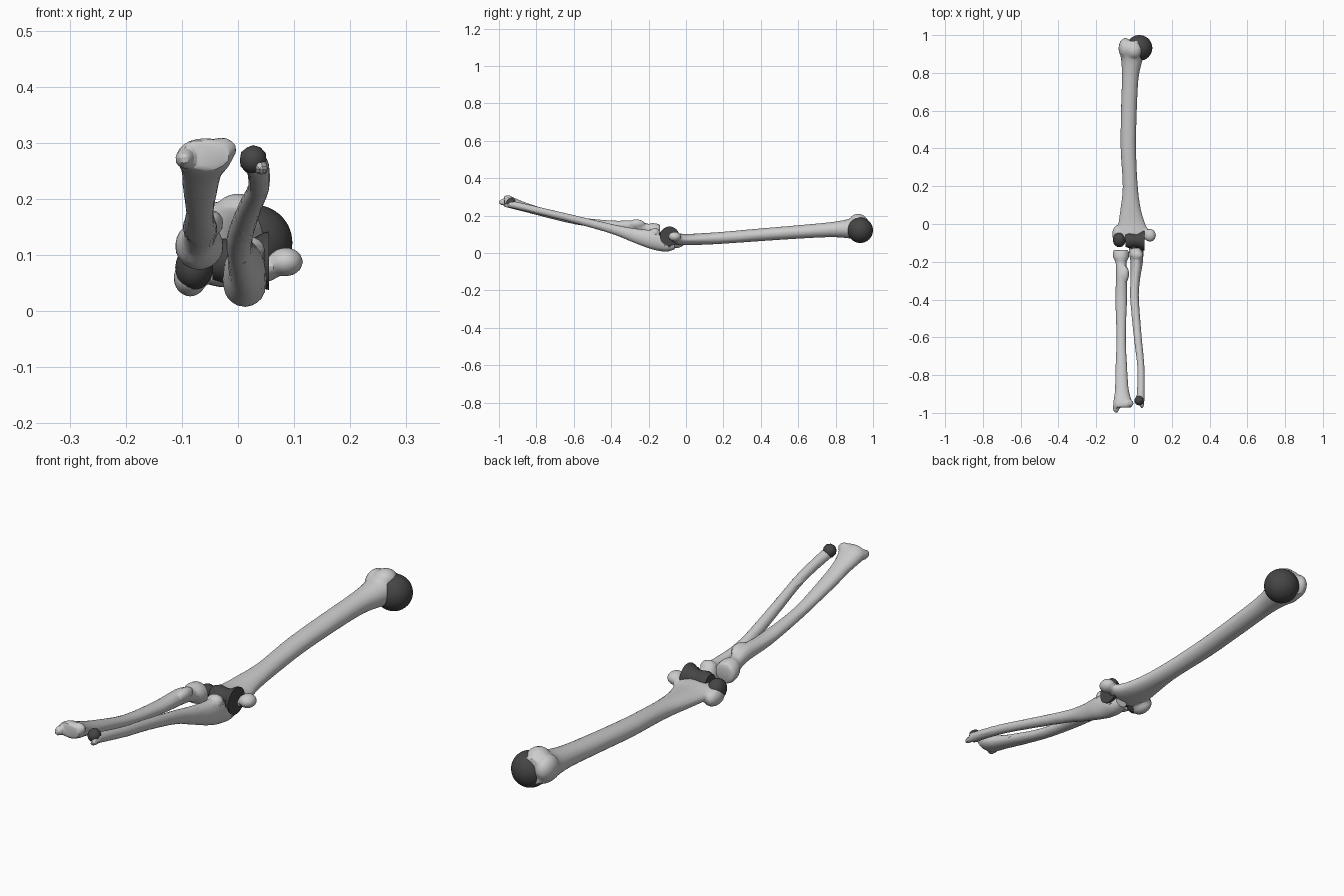
import bpy, bmesh, math
from mathutils import Vector

if "Cube" in bpy.data.objects:
    bpy.data.objects.remove(bpy.data.objects["Cube"])

dark = bpy.data.materials.new("cartilage")
dark.diffuse_color = (0.06, 0.06, 0.06, 1)
dark.use_nodes = True
dark.node_tree.nodes["Principled BSDF"].inputs["Base Color"].default_value = dark.diffuse_color


def make(name, bm, mat=None, angle=25):
    bmesh.ops.recalc_face_normals(bm, faces=bm.faces)
    me = bpy.data.meshes.new(name)
    bm.to_mesh(me)
    bm.free()
    ob = bpy.data.objects.new(name, me)
    bpy.context.collection.objects.link(ob)
    if mat:
        me.materials.append(mat)
    smooth(ob, angle)
    return ob


def smooth(ob, angle):
    bpy.ops.object.select_all(action='DESELECT')
    ob.select_set(True)
    bpy.context.view_layer.objects.active = ob
    bpy.ops.object.shade_smooth_by_angle(angle=math.radians(angle))


def loft(bm, sections, sides=20, steps=4):
    """Tube through (x, y, z, half width x, half height z)."""
    s = [Vector(p) for p in sections]
    path = []
    for i in range(len(s) - 1):
        a, b, c, d = s[max(i - 1, 0)], s[i], s[i + 1], s[min(i + 2, len(s) - 1)]
        for k in range(steps):
            t = k / steps
            path.append(0.5 * (2 * b + (c - a) * t + (2 * a - 5 * b + 4 * c - d) * t * t
                               + (3 * b - a - 3 * c + d) * t ** 3))
    path.append(s[-1])
    rings = []
    for x, y, z, rx, rz in path:
        rings.append([bm.verts.new((x + rx * math.cos(2 * math.pi * j / sides), y,
                                    z + rz * math.sin(2 * math.pi * j / sides))) for j in range(sides)])
    for r, q in zip(rings, rings[1:]):
        for j in range(sides):
            bm.faces.new((r[j], r[j - 1], q[j - 1], q[j]))
    bm.faces.new(rings[0])
    bm.faces.new(rings[-1])


def ball(bm, c, r, detail=3):
    vs = bmesh.ops.create_icosphere(bm, subdivisions=detail, radius=1)["verts"]
    for v in vs:
        v.co = Vector((c[0] + v.co.x * r[0], c[1] + v.co.y * r[1], c[2] + v.co.z * r[2]))


def bone(name, sections, lumps, cutter=None, ratio=0.12):
    """Loft plus lumps, fused by remeshing, then reduced to bony facets."""
    bm = bmesh.new()
    loft(bm, sections)
    for c, r in lumps:
        ball(bm, c, r)
    ob = make(name, bm)
    m = ob.modifiers.new("fuse", 'REMESH')
    m.mode, m.voxel_size = 'VOXEL', 0.0055
    if cutter:
        m = ob.modifiers.new("notch", 'BOOLEAN')
        m.operation, m.object = 'DIFFERENCE', cutter
    else:
        m = ob.modifiers.new("blend", 'SMOOTH')
        m.factor, m.iterations = 0.5, 3
    m = ob.modifiers.new("facets", 'DECIMATE')
    m.ratio = ratio
    dg = bpy.context.evaluated_depsgraph_get()
    me = bpy.data.meshes.new_from_object(ob.evaluated_get(dg))
    ob.modifiers.clear()
    ob.data = me
    smooth(ob, 25)
    return ob


def spool(name, profile, cy, cz, a0=0, a1=360, n=32, mat=None):
    """Profile of (x, radius) turned about an x axis."""
    bm = bmesh.new()
    full = a1 - a0 == 360
    rows = []
    for k in range(n if full else n + 1):
        a = math.radians(a0 + (a1 - a0) * k / n)
        rows.append([bm.verts.new((x, cy + r * math.cos(a), cz + r * math.sin(a))) for x, r in profile])
    for k in range(n):
        p, q = rows[k], rows[(k + 1) % len(rows)]
        for j in range(len(profile) - 1):
            bm.faces.new((p[j], p[j + 1], q[j + 1], q[j]))
    if full:
        bm.faces.new([r[0] for r in rows])
        bm.faces.new([r[-1] for r in rows])
    return make(name, bm, mat, 35)


# upper arm bone: shaft, tuberosities, epicondyles
bone("humerus", [
    (-0.005, 0.97, 0.135, 0.055, 0.05), (-0.01, 0.92, 0.135, 0.066, 0.062),
    (-0.012, 0.86, 0.13, 0.055, 0.05), (-0.02, 0.77, 0.125, 0.044, 0.04),
    (-0.027, 0.6, 0.113, 0.042, 0.036), (-0.03, 0.4, 0.098, 0.041, 0.034),
    (-0.02, 0.2, 0.082, 0.04, 0.032), (-0.018, 0.08, 0.075, 0.054, 0.031),
    (-0.012, 0.0, 0.072, 0.072, 0.03), (-0.005, -0.05, 0.075, 0.088, 0.03),
    (-0.02, -0.085, 0.075, 0.075, 0.022)],
    [((-0.045, 0.93, 0.145), (0.037, 0.055, 0.05)),      # greater tuberosity
     ((0.0, 0.92, 0.175), (0.042, 0.045, 0.035)),        # lesser tuberosity
     ((0.085, -0.06, 0.088), (0.031, 0.034, 0.026)),     # medial epicondyle
     ((-0.085, -0.055, 0.06), (0.03, 0.05, 0.034))])     # lateral epicondyle

bm = bmesh.new()
ball(bm, (0.028, 0.932, 0.122), (0.069, 0.068, 0.068), 4)
make("humerus_head", bm, dark, 40)

# elbow hinge
bm = bmesh.new()
ball(bm, (-0.078, -0.083, 0.078), (0.034, 0.04, 0.04))
make("capitulum", bm, dark, 40)
CY, CZ = -0.088, 0.09
troch = [(-0.045, 0.033), (-0.025, 0.04), (0.0, 0.036), (0.02, 0.036), (0.045, 0.05), (0.055, 0.052)]
spool("trochlea", troch, CY, CZ, mat=dark)

# inner forearm bone with a notch wrapped round the hinge
cut = spool("notch_cutter", [(x * 1.5, r + 0.006) for x, r in troch], CY, CZ)
cut.hide_render = True
cut.hide_viewport = False
bone("ulna", [
    (0.014, -0.06, 0.04, 0.026, 0.02), (0.012, -0.1, 0.042, 0.037, 0.034),
    (0.012, -0.15, 0.068, 0.038, 0.056), (0.014, -0.21, 0.077, 0.032, 0.048),
    (0.006, -0.3, 0.1, 0.025, 0.036), (0.003, -0.4, 0.13, 0.023, 0.026),
    (0.02, -0.6, 0.182, 0.021, 0.021), (0.036, -0.75, 0.218, 0.019, 0.02),
    (0.037, -0.86, 0.244, 0.02, 0.02), (0.033, -0.94, 0.262, 0.022, 0.02)],
    [((0.016, -0.165, 0.11), (0.032, 0.026, 0.024)),     # coronoid process
     ((0.042, -0.95, 0.255), (0.012, 0.026, 0.012))],    # styloid
    cut, 0.1)
bpy.data.objects.remove(cut)
spool("ulna_notch_surface", [(x * 0.7 + 0.01, r + 0.005) for x, r in troch], CY, CZ, 160, 275, 14, dark)
bm = bmesh.new()
ball(bm, (0.027, -0.935, 0.27), (0.025, 0.026, 0.026), 2)
make("ulna_head", bm, dark)

# outer forearm bone with disc head, tuberosity and flared wrist end
bone("radius", [
    (-0.069, -0.138, 0.115, 0.036, 0.036), (-0.069, -0.15, 0.115, 0.043, 0.042),
    (-0.069, -0.18, 0.121, 0.041, 0.04), (-0.069, -0.205, 0.128, 0.029, 0.029),
    (-0.066, -0.27, 0.144, 0.029, 0.031), (-0.068, -0.4, 0.15, 0.031, 0.024),
    (-0.068, -0.6, 0.176, 0.025, 0.021), (-0.067, -0.78, 0.222, 0.032, 0.023),
    (-0.064, -0.88, 0.252, 0.037, 0.027), (-0.06, -0.945, 0.274, 0.05, 0.033),
    (-0.06, -0.972, 0.278, 0.046, 0.028)],
    [((-0.048, -0.265, 0.157), (0.022, 0.045, 0.024)),   # tuberosity
     ((-0.095, -0.972, 0.272), (0.017, 0.029, 0.018)),   # styloid
     ((-0.03, -0.95, 0.288), (0.028, 0.02, 0.022))],     # wrist lip
    None, 0.1)
